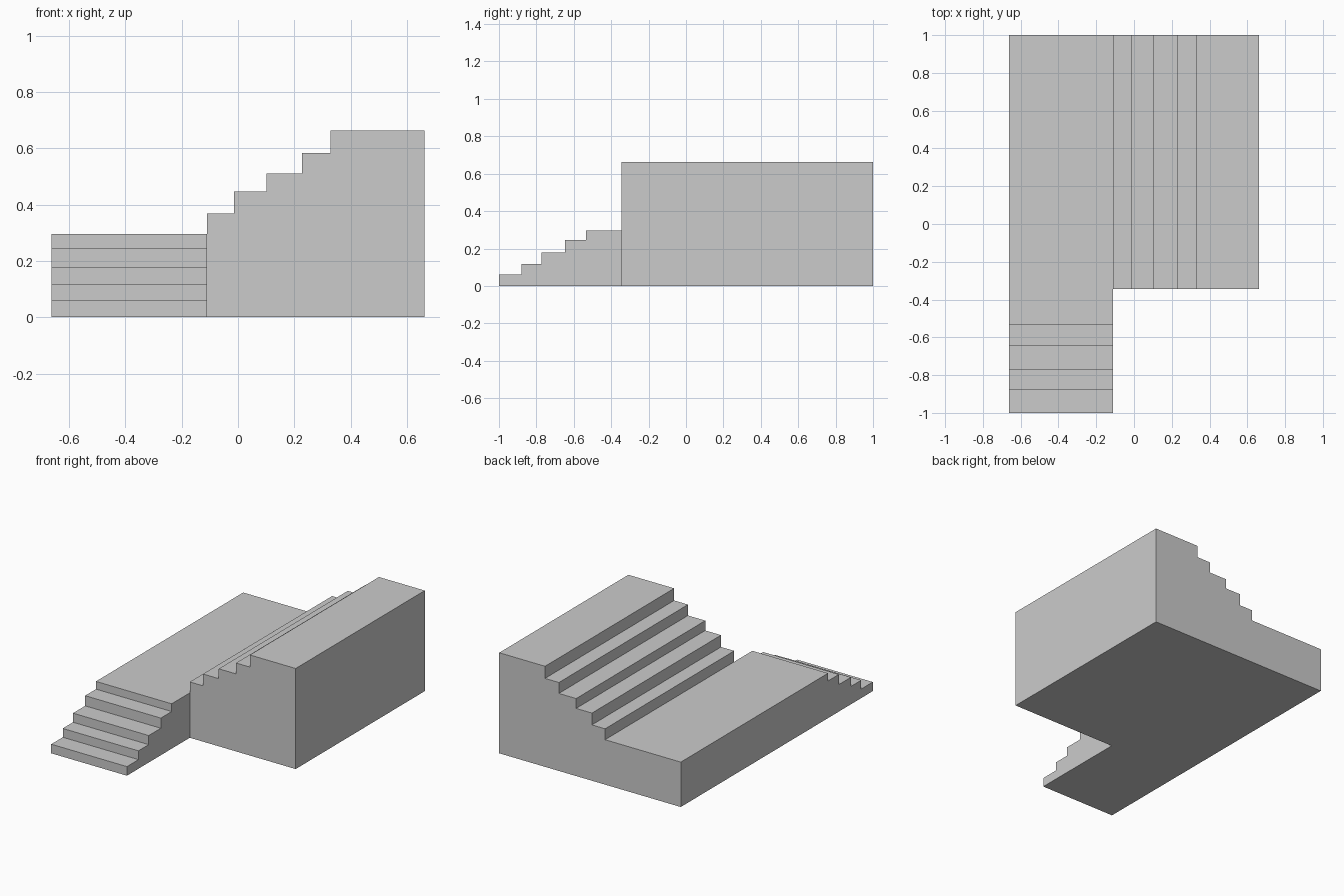
import bpy, bmesh
from mathutils import Vector

if "Cube" in bpy.data.objects:
    bpy.data.objects.remove(bpy.data.objects["Cube"])


def stair_profile(edges, heights, end):
    """Side outline (run, height) of a stepped block: edges[i] starts heights[i]."""
    pts = [(edges[0], 0)]
    prev = 0
    for e, h in zip(edges, heights):
        if prev:
            pts.append((e, prev))
        pts.append((e, h))
        prev = h
    return pts + [(end, prev), (end, 0)]


def extrude_profile(name, pts, to_3d, sweep):
    bm = bmesh.new()
    face = bm.faces.new([bm.verts.new(to_3d(a, h)) for a, h in pts])
    ext = bmesh.ops.extrude_face_region(bm, geom=[face], use_keep_orig=True)
    moved = [g for g in ext["geom"] if isinstance(g, bmesh.types.BMVert)]
    bmesh.ops.translate(bm, verts=moved, vec=Vector(sweep))
    bmesh.ops.recalc_face_normals(bm, faces=bm.faces)
    mesh = bpy.data.meshes.new(name)
    bm.to_mesh(mesh)
    bm.free()
    obj = bpy.data.objects.new(name, mesh)
    bpy.context.collection.objects.link(obj)
    return obj


X0, X_MID, X1 = -0.662, -0.11, 0.662
Y_SIDE = -0.345

# Lower flight rising towards the back, ending in the long landing
lower = stair_profile([-1, -0.88, -0.773, -0.647, -0.534],
                      [0.06, 0.118, 0.178, 0.245, 0.296], 1)
stairs = extrude_profile("stairs_with_landing", lower,
                         lambda y, z: (X0, y, z), (X_MID - X0, 0, 0))

# Upper flight rising to the right, ending in the top platform
upper = stair_profile([X_MID, -0.014, 0.101, 0.227, 0.328],
                      [0.368, 0.446, 0.511, 0.583, 0.663], X1)
upper_flight = extrude_profile("upper_flight", upper,
                               lambda x, z: (x, Y_SIDE, z), (0, 1 - Y_SIDE, 0))

# Join both flights into one solid block
mod = stairs.modifiers.new("join_flights", "BOOLEAN")
mod.operation = "UNION"
mod.solver = "EXACT"
mod.object = upper_flight
bpy.context.view_layer.objects.active = stairs
bpy.ops.object.modifier_apply(modifier=mod.name)
bpy.data.objects.remove(upper_flight)

# Merge coplanar faces left by the join
bm = bmesh.new()
bm.from_mesh(stairs.data)
bmesh.ops.dissolve_limit(bm, angle_limit=0.01, verts=bm.verts, edges=bm.edges)
bm.to_mesh(stairs.data)
bm.free()
